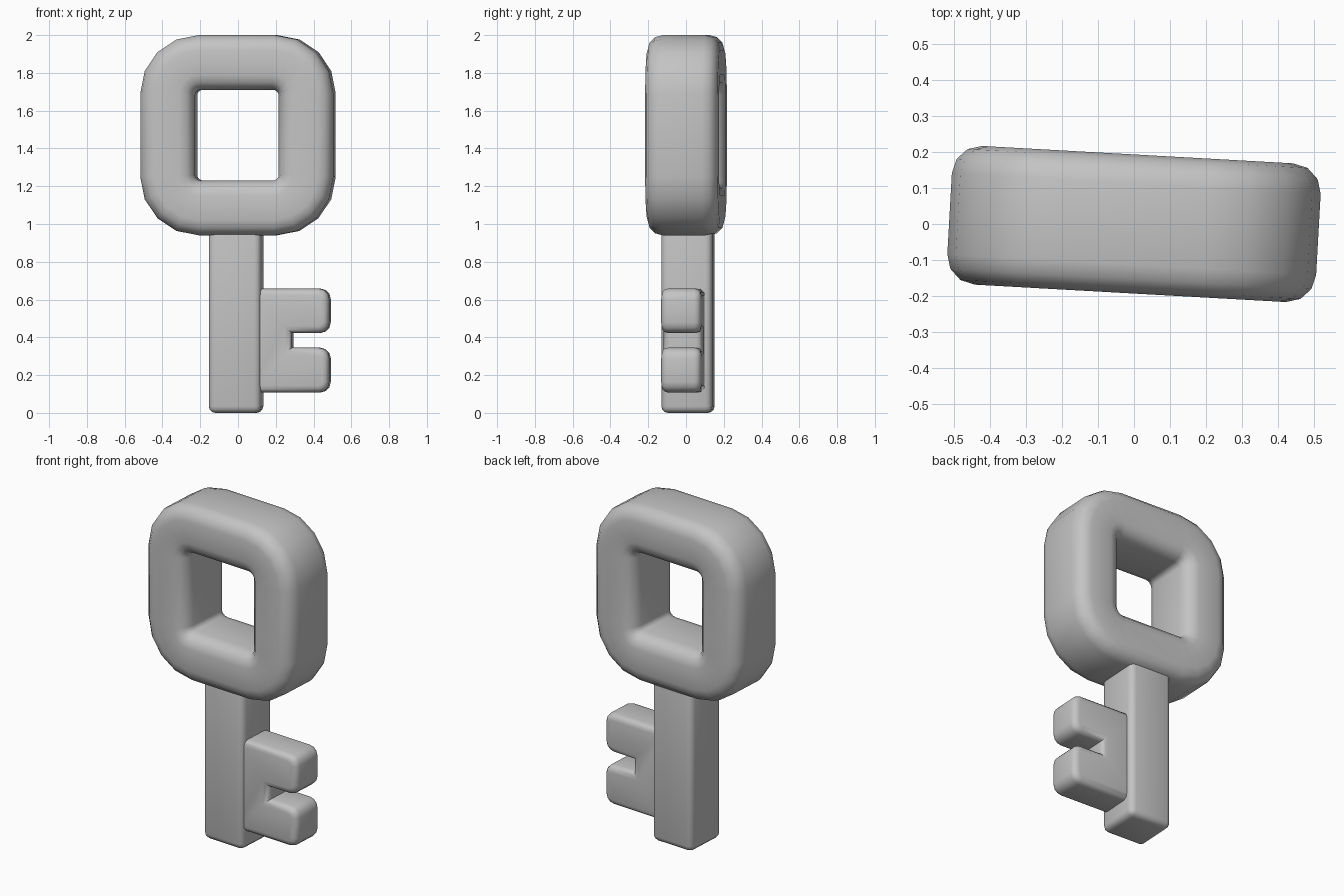
import bpy, bmesh
from math import sin, cos, pi, radians
from mathutils import Matrix

if "Cube" in bpy.data.objects:
    bpy.data.objects.remove(bpy.data.objects["Cube"], do_unlink=True)

GREY = (0.55, 0.55, 0.55, 1)
metal = bpy.data.materials.new("grey metal")
metal.use_nodes = True
metal.diffuse_color = GREY
metal.node_tree.nodes["Principled BSDF"].inputs["Base Color"].default_value = GREY

TURN = Matrix.Rotation(radians(-3.2), 4, "Z")   # the whole key is turned slightly


def finish(bm, name):
    bmesh.ops.recalc_face_normals(bm, faces=bm.faces)
    bm.transform(TURN)
    mesh = bpy.data.meshes.new(name)
    bm.to_mesh(mesh)
    bm.free()
    mesh.materials.append(metal)
    obj = bpy.data.objects.new(name, mesh)
    bpy.context.collection.objects.link(obj)
    bpy.ops.object.select_all(action="DESELECT")
    obj.select_set(True)
    bpy.context.view_layer.objects.active = obj
    bpy.ops.object.shade_smooth_by_angle(angle=radians(40))


def rounded_rect(half_w, half_h, radius, steps):
    """Counter-clockwise points of a rectangle with round corners."""
    pts = []
    for corner, (sx, sy) in enumerate([(1, 1), (-1, 1), (-1, -1), (1, -1)]):
        for i in range(steps + 1):
            a = (corner + i / steps) * pi / 2
            pts.append((sx * (half_w - radius) + radius * cos(a),
                        sy * (half_h - radius) + radius * sin(a)))
    return pts


# Bow: a rounded section swept around a rounded rectangular frame
THICK, DEPTH = 0.29, 0.385
INNER_W, INNER_H, BOW_Z = 0.222, 0.24, 1.47
bm = bmesh.new()
rings = []
for off, y in rounded_rect(THICK / 2, DEPTH / 2, 0.08, 3):
    out = off + THICK / 2
    radius = 0.03 + 0.28 * out / THICK
    loop = rounded_rect(INNER_W + out, INNER_H + out, radius, 4)
    rings.append([bm.verts.new((x, y, BOW_Z + z)) for x, z in loop])
for k, ring in enumerate(rings):
    after = rings[(k + 1) % len(rings)]
    for i in range(len(ring)):
        j = (i + 1) % len(ring)
        bm.faces.new((ring[i], ring[j], after[j], after[i]))
finish(bm, "bow")

# Shank: bevelled square bar running up into the bow
bm = bmesh.new()
bmesh.ops.create_cube(bm, size=1)
bmesh.ops.scale(bm, vec=(0.278, 0.27, 1.08), verts=bm.verts)
bmesh.ops.translate(bm, vec=(-0.011, 0.01, 0.54), verts=bm.verts)
bmesh.ops.bevel(bm, geom=bm.edges[:], offset=0.035, segments=3, profile=0.5,
                affect="EDGES")
finish(bm, "shank")

# Bit: two-pronged plate, (x, z, corner radius) outline
HALF = 0.106
TIP, NOTCH, ROUND = 0.488, 0.29, 0.055
outline = [(0.05, 0.108, 0), (TIP, 0.108, ROUND), (TIP, 0.345, ROUND),
           (NOTCH, 0.345, 0), (NOTCH, 0.423, 0), (TIP, 0.423, ROUND),
           (TIP, 0.658, ROUND), (0.05, 0.658, 0)]
points = []
for n, (x, z, r) in enumerate(outline):
    if r == 0:
        points.append((x, z))
        continue
    upper = n in (2, 6)
    for i in range(4):
        a = i / 3 * pi / 2 + (0 if upper else -pi / 2)
        cz = z - r if upper else z + r
        points.append((x - r + r * cos(a), cz + r * sin(a)))
bm = bmesh.new()
front = bm.faces.new([bm.verts.new((x, -HALF, z)) for x, z in points])
made = bmesh.ops.extrude_face_region(bm, geom=[front], use_keep_orig=True)["geom"]
moved = [v for v in made if isinstance(v, bmesh.types.BMVert)]
bmesh.ops.translate(bm, vec=(0, 2 * HALF, 0), verts=moved)
rims = [e for e in bm.edges if abs(e.verts[0].co.y - e.verts[1].co.y) < 0.001]
bmesh.ops.bevel(bm, geom=rims, offset=0.035, segments=3, profile=0.5,
                affect="EDGES", clamp_overlap=True)
finish(bm, "bit")
